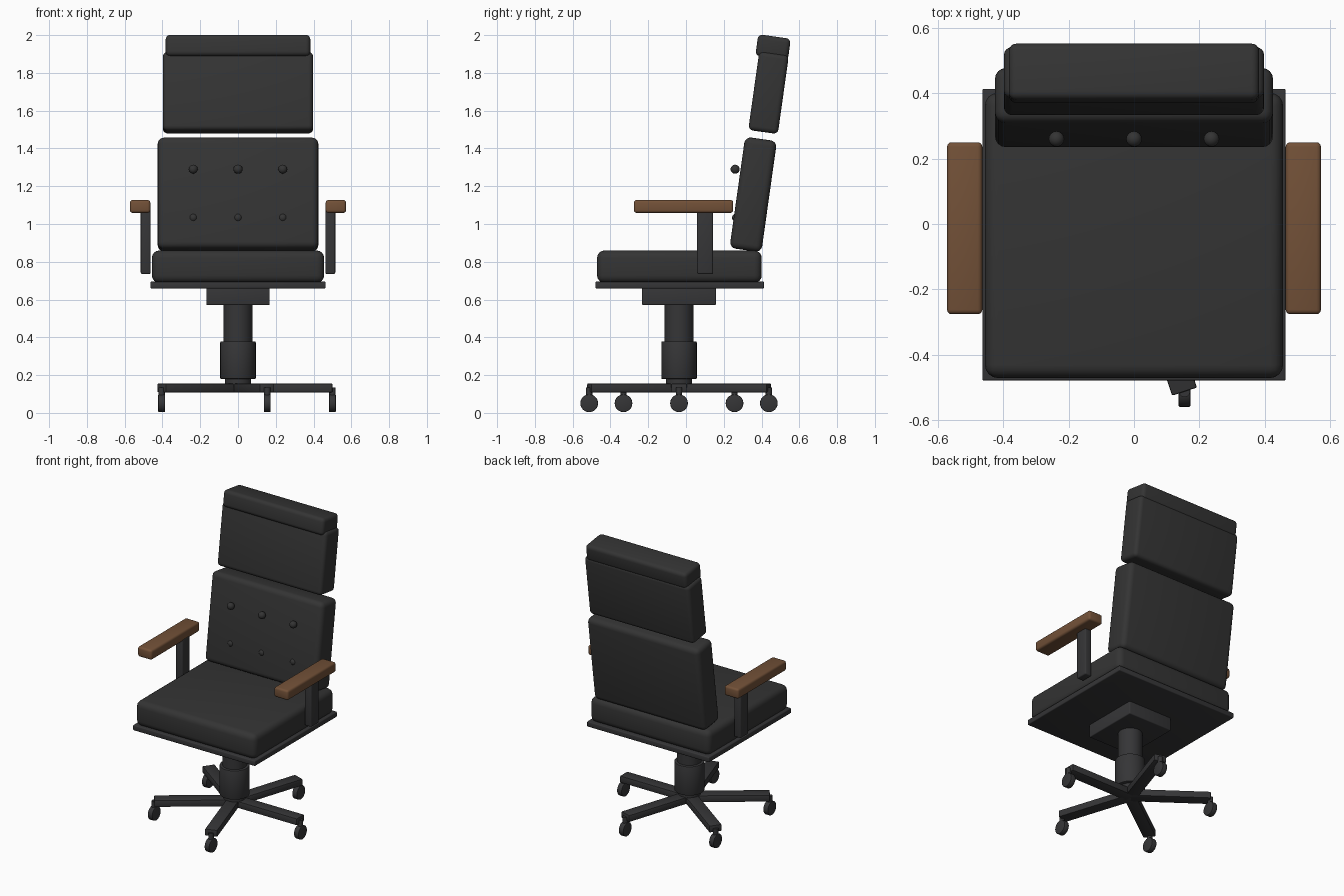
import bpy, bmesh, math
from mathutils import Matrix

if "Cube" in bpy.data.objects:
    bpy.data.objects.remove(bpy.data.objects["Cube"])


def material(name, rgb):
    m = bpy.data.materials.new(name)
    m.diffuse_color = (*rgb, 1)
    m.use_nodes = True
    m.node_tree.nodes["Principled BSDF"].inputs["Base Color"].default_value = m.diffuse_color
    return m


LEATHER = material("black_leather", (0.034, 0.034, 0.034))
METAL = material("dark_metal", (0.036, 0.036, 0.038))
WOOD = material("walnut_wood", (0.17, 0.082, 0.039))
CY = -0.037                      # y of the pedestal axis
TILT = math.radians(-8)          # backrest recline


def finish(bm, name, mat, matrix):
    bmesh.ops.transform(bm, matrix=matrix, verts=bm.verts)
    bmesh.ops.recalc_face_normals(bm, faces=bm.faces)
    for f in bm.faces:
        f.smooth = True
    me = bpy.data.meshes.new(name)
    bm.to_mesh(me)
    bm.free()
    me.set_sharp_from_angle(angle=math.radians(35))
    me.materials.append(mat)
    ob = bpy.data.objects.new(name, me)
    bpy.context.collection.objects.link(ob)
    return ob


def box(name, mat, centre, size, bevel=0.0, rot=None, segments=3):
    bm = bmesh.new()
    bmesh.ops.create_cube(bm, size=1)
    bmesh.ops.scale(bm, vec=size, verts=bm.verts)
    if bevel:
        bmesh.ops.bevel(bm, geom=bm.edges[:], offset=bevel, segments=segments,
                        profile=0.5, affect='EDGES')
    return finish(bm, name, mat, Matrix.Translation(centre) @ (rot or Matrix()))


def cylinder(name, mat, centre, radius, depth, sides=32, bevel=0.0, rot=None):
    bm = bmesh.new()
    bmesh.ops.create_cone(bm, cap_ends=True, segments=sides, radius1=radius,
                          radius2=radius, depth=depth)
    if bevel:
        rims = [e for e in bm.edges
                if abs(e.verts[0].co.z - e.verts[1].co.z) < 1e-5]
        bmesh.ops.bevel(bm, geom=rims, offset=bevel, segments=2,
                        profile=0.5, affect='EDGES')
    return finish(bm, name, mat, Matrix.Translation(centre) @ (rot or Matrix()))


def ball(name, mat, centre, radius):
    bm = bmesh.new()
    bmesh.ops.create_uvsphere(bm, u_segments=16, v_segments=10, radius=radius)
    return finish(bm, name, mat, Matrix.Translation(centre))


# Five-star base with casters
side_on = Matrix.Rotation(math.pi / 2, 4, 'Y')
for i in range(5):
    a = math.radians(72 * i)
    c, s = math.cos(a), math.sin(a)
    box(f"base_leg_{i}", METAL, (0.25 * c, CY + 0.25 * s, 0.132),
        (0.5, 0.08, 0.046), 0.005, Matrix.Rotation(a, 4, 'Z'), 2)
    wx, wy = 0.5 * c, CY + 0.5 * s
    cylinder(f"caster_stem_{i}", METAL, (wx, wy, 0.1), 0.017, 0.07, 12)
    cylinder(f"caster_wheel_{i}", METAL, (wx, wy, 0.051), 0.047, 0.036, 24,
             0.004, side_on)

# Pedestal column
cylinder("column_foot", METAL, (0, CY, 0.165), 0.07, 0.06)
cylinder("column_sleeve", METAL, (0, CY, 0.279), 0.094, 0.2, bevel=0.006)
cylinder("column_piston", METAL, (0, CY, 0.47), 0.076, 0.22)
box("tilt_mechanism", METAL, (0, CY, 0.617), (0.336, 0.392, 0.092), 0.006)

# Seat
box("seat_plate", METAL, (0, -0.033, 0.677), (0.928, 0.892, 0.036), 0.006)
box("seat_cushion", LEATHER, (0, -0.035, 0.774), (0.912, 0.872, 0.172), 0.04,
    segments=4)

# Reclined back cushions
lean = Matrix.Rotation(TILT, 4, 'X')
box("lower_back", LEATHER, (0, 0.356, 1.156), (0.85, 0.17, 0.594), 0.033,
    lean, 4)
box("upper_back", LEATHER, (0, 0.437, 1.695), (0.796, 0.158, 0.42), 0.025,
    lean, 4)
box("head_roll", LEATHER, (0, 0.461, 1.936), (0.766, 0.174, 0.114), 0.024,
    lean, 4)

# Tufting buttons
for row, (y, z) in {"upper": (0.26, 1.29), "lower": (0.268, 1.033)}.items():
    for i in range(3):
        ball(f"{row}_button_{i}", LEATHER, (0.237 * (i - 1), y, z), 0.024)

# Armrests
for side, name in ((-1, "left"), (1, "right")):
    box(f"{name}_arm_post", METAL, (side * 0.489, 0.101, 0.905),
        (0.052, 0.084, 0.34), 0.008)
    box(f"{name}_arm_pad", WOOD, (side * 0.518, -0.013, 1.093),
        (0.108, 0.526, 0.068), 0.014)
